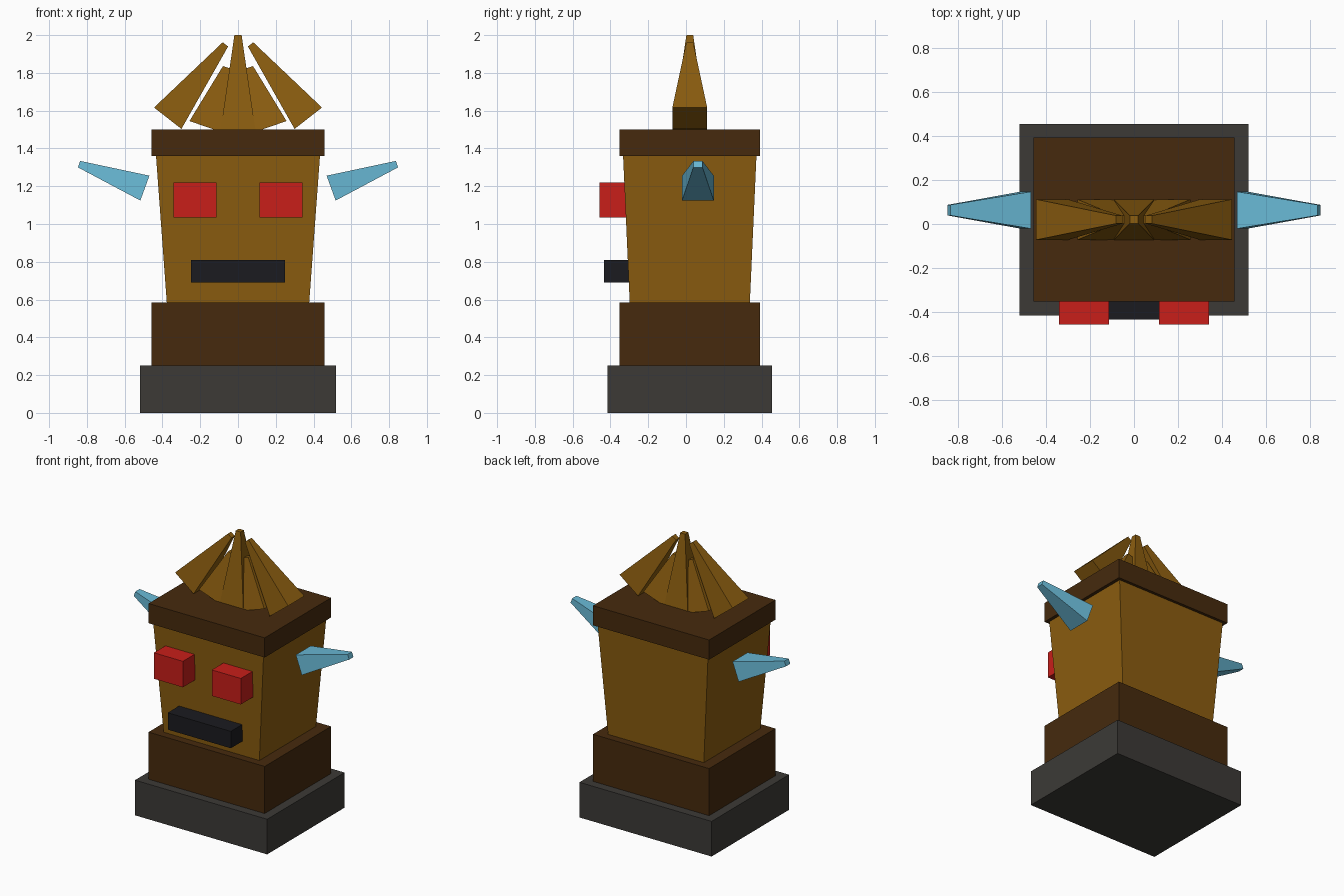
import bpy, bmesh
from math import radians
from mathutils import Matrix, Vector

if "Cube" in bpy.data.objects:
    bpy.data.objects.remove(bpy.data.objects["Cube"])

CY = 0.02  # depth centre of the stacked body


def material(name, rgb):
    m = bpy.data.materials.new(name)
    m.diffuse_color = (*rgb, 1)
    m.use_nodes = True
    m.node_tree.nodes["Principled BSDF"].inputs["Base Color"].default_value = m.diffuse_color
    return m


GOLD = material("gold_wood", (0.26, 0.11, 0.005))
BROWN = material("dark_wood", (0.061, 0.023, 0.004))
STONE = material("stone", (0.045, 0.042, 0.037))
RED = material("red", (0.58, 0.013, 0.01))
BLUE = material("blue", (0.14, 0.48, 0.66))
BLACK = material("black", (0.011, 0.011, 0.014))


def block(name, mat, base, length, half_base, half_tip=None, tilt=0):
    """Four-sided block from a base centre, optionally tapered and tilted about y."""
    half_tip = half_tip or half_base
    bm = bmesh.new()
    bmesh.ops.create_cube(bm, size=2)
    for v in bm.verts:
        hx, hy = half_tip if v.co.z > 0 else half_base
        v.co = Vector((v.co.x * hx, v.co.y * hy, length if v.co.z > 0 else 0))
    bm.transform(Matrix.Translation(base) @ Matrix.Rotation(radians(tilt), 4, 'Y'))
    mesh = bpy.data.meshes.new(name)
    bm.to_mesh(mesh)
    bm.free()
    mesh.materials.append(mat)
    ob = bpy.data.objects.new(name, mesh)
    bpy.context.collection.objects.link(ob)
    return ob


# Stacked body
block("base", STONE, (0, CY, 0), 0.25, (0.52, 0.435))
block("neck", BROWN, (0, CY, 0.25), 0.335, (0.457, 0.373))
block("head", GOLD, (0, CY, 0.585), 0.775, (0.377, 0.318), (0.434, 0.353))
block("cap", BROWN, (0, CY, 1.36), 0.14, (0.457, 0.373))

# Mouth
block("mouth", BLACK, (0, -0.36, 0.69), 0.12, (0.248, 0.075))

# Centre spike of the crest
block("crest_centre", GOLD, (0, CY, 1.5), 0.5, (0.092, 0.092), (0.019, 0.018))

# Paired parts
for side, s in (("left", -1), ("right", 1)):
    block(f"eye_{side}", RED, (s * 0.228, -0.375, 1.035), 0.185, (0.114, 0.082))
    block(f"ear_{side}", BLUE, (s * 0.493, 0.063, 1.19), 0.371,
          (0.07, 0.084), (0.018, 0.024), s * 70)
    block(f"crest_inner_{side}", GOLD, (s * 0.17, CY, 1.515), 0.333,
          (0.092, 0.092), (0.019, 0.018), -s * 19)
    block(f"crest_outer_{side}", GOLD, (s * 0.372, CY, 1.56), 0.496,
          (0.092, 0.092), (0.018, 0.018), -s * 38)
